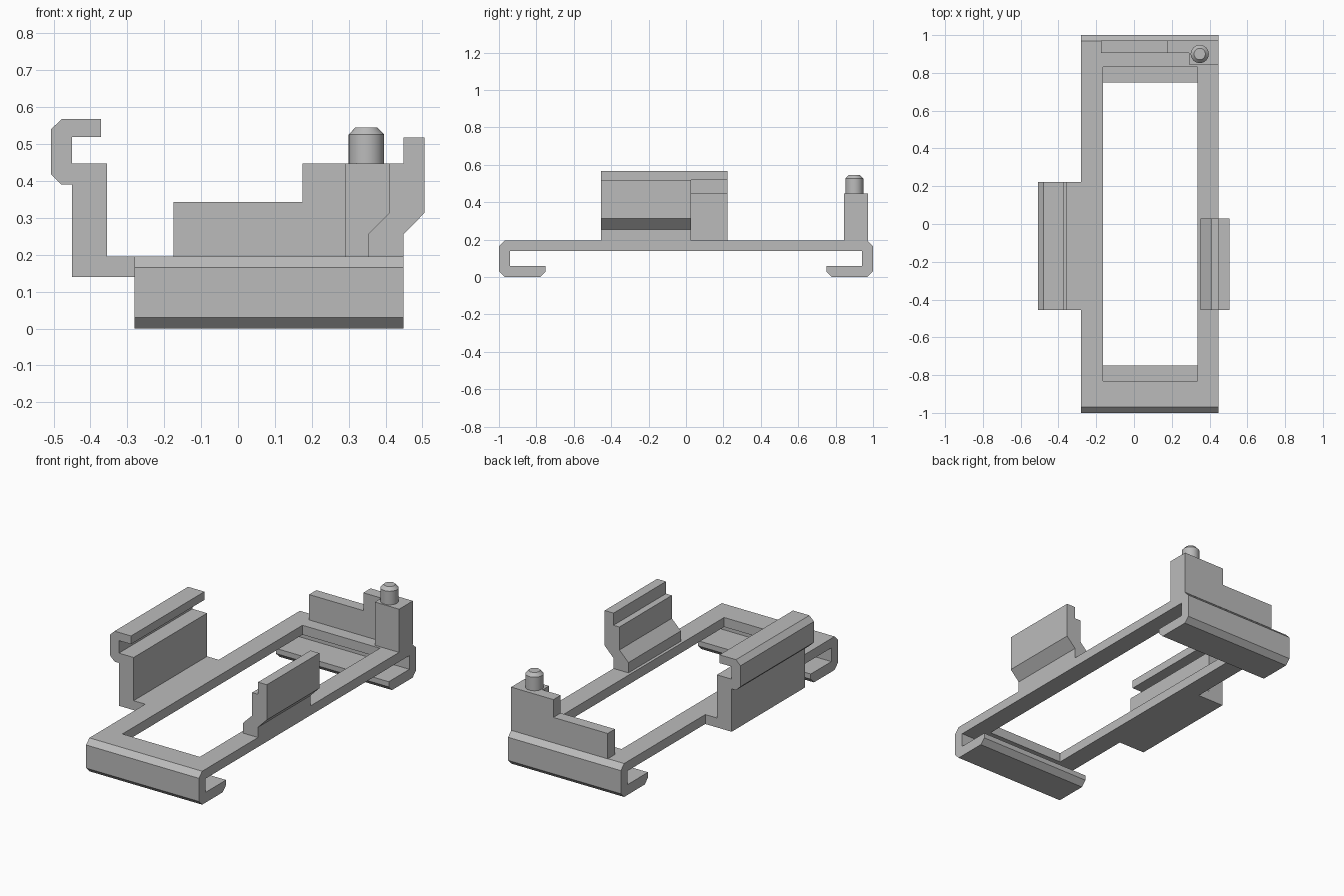
import bpy
import bmesh
from mathutils import Vector

default = bpy.data.objects.get("Cube")
if default:
    bpy.data.objects.remove(default, do_unlink=True)

grey = bpy.data.materials.new("plain grey")
grey.use_nodes = True
colour = (0.5, 0.5, 0.5, 1)
grey.diffuse_color = colour
grey.node_tree.nodes["Principled BSDF"].inputs["Base Color"].default_value = colour


def finish(name, bm):
    bmesh.ops.recalc_face_normals(bm, faces=bm.faces)
    mesh = bpy.data.meshes.new(name)
    bm.to_mesh(mesh)
    bm.free()
    mesh.materials.append(grey)
    obj = bpy.data.objects.new(name, mesh)
    bpy.context.collection.objects.link(obj)
    return obj


def extrude(name, profile, axis, start, end):
    """Extrude a closed profile along x (profile is y, z) or y (profile is x, z)."""
    bm = bmesh.new()
    if axis == "x":
        points = [(start, a, b) for a, b in profile]
        step = Vector((end - start, 0, 0))
    else:
        points = [(a, start, b) for a, b in profile]
        step = Vector((0, end - start, 0))
    face = bm.faces.new([bm.verts.new(p) for p in points])
    new = bmesh.ops.extrude_face_region(bm, geom=[face])["geom"]
    moved = [g for g in new if isinstance(g, bmesh.types.BMVert)]
    bmesh.ops.translate(bm, verts=moved, vec=step)
    return finish(name, bm)


def rect(a0, a1, b0, b1):
    return [(a0, b0), (a1, b0), (a1, b1), (a0, b1)]


LEFT, RIGHT = 0.448, -0.28
DECK = 0.195
POST_TOP = 0.447

# Frame: flat deck whose two ends curl under into chamfered hooks
half = [(0.94, 0.14), (0.94, 0.06), (0.75, 0.06), (0.75, 0.03), (0.78, 0),
        (0.97, 0), (1, 0.03), (1, 0.165), (0.97, DECK)]
profile = half + [(-y, z) for y, z in reversed(half)]
frame = extrude("frame", profile, "x", RIGHT, LEFT)

# Window through the deck only, leaving the hook lips whole
cutter = extrude("window_cutter", rect(-0.83, 0.83, 0.1, 0.3), "x", -0.165, 0.335)
cutter.hide_render = True
cut = frame.modifiers.new("window", "BOOLEAN")
cut.operation = "DIFFERENCE"
cut.solver = "EXACT"
cut.object = cutter
bpy.context.view_layer.objects.active = frame
bpy.ops.object.modifier_apply(modifier=cut.name)
bpy.data.objects.remove(cutter, do_unlink=True)

# Right clip: tall wall with an inward-facing hook on top
extrude("right_clip", [
    (RIGHT, 0.14), (-0.45, 0.14), (-0.45, 0.39), (-0.478, 0.39),
    (-0.507, 0.418), (-0.507, 0.54), (-0.478, 0.568), (-0.372, 0.568),
    (-0.372, 0.52), (-0.45, 0.52), (-0.45, POST_TOP), (-0.355, POST_TOP),
    (-0.355, DECK), (RIGHT, DECK)], "y", -0.455, 0.222)

# Left clip: wall that leans outward, with a stepped top
extrude("left_clip", [
    (0.352, DECK), (LEFT, DECK), (LEFT, 0.255), (0.505, 0.313),
    (0.505, 0.518), (LEFT, 0.518), (LEFT, POST_TOP), (0.41, POST_TOP),
    (0.41, 0.313), (0.352, 0.255)], "y", -0.455, 0.028)

# Stepped back wall and the post in front of it
extrude("back_wall", [
    (-0.175, DECK), (LEFT, DECK), (LEFT, POST_TOP), (0.175, POST_TOP),
    (0.175, 0.343), (-0.175, 0.343)], "y", 0.905, 0.972)
extrude("post", rect(0.292, LEFT, DECK, POST_TOP), "y", 0.845, 0.905)

# Round peg with a bevelled tip
bm = bmesh.new()
for r1, r2, z0, z1 in ((0.048, 0.048, POST_TOP, 0.526), (0.048, 0.03, 0.526, 0.545)):
    made = bmesh.ops.create_cone(bm, cap_ends=True, segments=32,
                                 radius1=r1, radius2=r2, depth=z1 - z0)
    bmesh.ops.translate(bm, verts=made["verts"], vec=(0.348, 0.9, (z0 + z1) / 2))
# Weld the tip to the shaft and drop the hidden caps between them
bmesh.ops.remove_doubles(bm, verts=bm.verts, dist=0.0001)
inner = [f for f in bm.faces
         if len(f.verts) > 4 and abs(f.calc_center_median().z - 0.526) < 0.001]
bmesh.ops.delete(bm, geom=inner, context="FACES_ONLY")
peg = finish("peg", bm)
bpy.ops.object.select_all(action="DESELECT")
peg.select_set(True)
bpy.context.view_layer.objects.active = peg
bpy.ops.object.shade_smooth_by_angle(angle=0.5)
